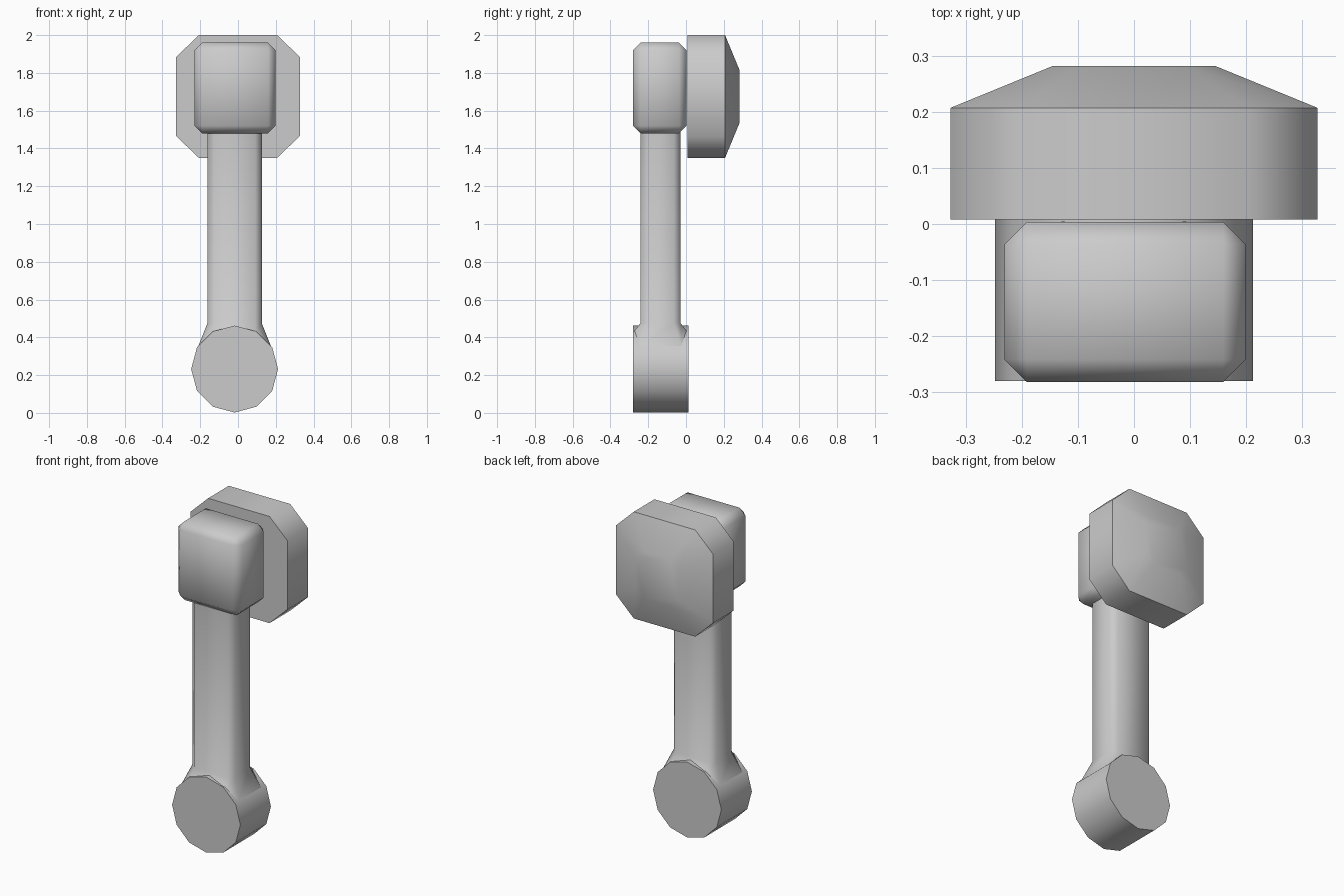
import bpy, bmesh, math
from mathutils import Vector

cube = bpy.data.objects.get("Cube")
if cube:
    bpy.data.objects.remove(cube, do_unlink=True)

grey = bpy.data.materials.new("plain_grey")
grey.use_nodes = True
COLOR = (0.6, 0.6, 0.6, 1)
grey.diffuse_color = COLOR
grey.node_tree.nodes["Principled BSDF"].inputs["Base Color"].default_value = COLOR

CX, CY = -0.018, -0.135          # axis of the arm
KNUCKLE_Z, KNUCKLE_R = 0.232, 0.23


def finish(name, bm, angle=50):
    bmesh.ops.recalc_face_normals(bm, faces=bm.faces)
    mesh = bpy.data.meshes.new(name)
    bm.to_mesh(mesh)
    bm.free()
    obj = bpy.data.objects.new(name, mesh)
    bpy.context.collection.objects.link(obj)
    mesh.materials.append(grey)
    bpy.ops.object.select_all(action="DESELECT")
    obj.select_set(True)
    bpy.context.view_layer.objects.active = obj
    bpy.ops.object.shade_smooth_by_angle(angle=math.radians(angle))
    return obj


def octagon(a, b, ca, cb):
    """Rectangle of half sizes a, b with corners cut by ca, cb."""
    return [(a, cb - b), (a, b - cb), (a - ca, b), (ca - a, b),
            (-a, b - cb), (-a, cb - b), (ca - a, -b), (a - ca, -b)]


def loft(name, rings):
    """Skin a stack of matching rings and cap both ends."""
    bm = bmesh.new()
    loops = [[bm.verts.new(p) for p in ring] for ring in rings]
    for low, high in zip(loops, loops[1:]):
        for i in range(len(low)):
            j = (i + 1) % len(low)
            bm.faces.new((low[i], low[j], high[j], high[i]))
    bm.faces.new(loops[0])
    bm.faces.new(loops[-1])
    return finish(name, bm)


# Knuckle: twelve-sided drum lying front to back
def drum_ring(y):
    steps = [i * math.tau / 12 for i in range(12)]
    return [(CX + KNUCKLE_R * math.cos(t), y, KNUCKLE_Z + KNUCKLE_R * math.sin(t))
            for t in steps]


loft("knuckle", [drum_ring(-0.28), drum_ring(0.014)])


# Arm: cut-corner bar flaring onto the drum at its foot
def bar_ring(z):
    return [(CX + x, CY + y, z) for x, y in octagon(0.144, 0.106, 0.035, 0.035)]


foot = []
for x, y in octagon(0.195, 0.142, 0.085, 0.03):
    rise = 0.115 if abs(x) > 0.15 else 0.198
    foot.append((CX + x, CY + y, KNUCKLE_Z + rise))
loft("arm", [foot, bar_ring(0.475), bar_ring(1.52)])

# Hub: block with every edge cut
bm = bmesh.new()
bmesh.ops.create_cube(bm, size=1)
for v in bm.verts:
    v.co = Vector((v.co.x * 0.43, v.co.y * 0.285, v.co.z * 0.48)) + Vector((-0.016, -0.139, 1.72))
bmesh.ops.bevel(bm, geom=bm.edges[:], offset=0.04, offset_type="OFFSET",
                segments=1, affect="EDGES", profile=0.5)
finish("hub", bm)


# Head: octagonal plate with a shallow tapered back
def head_ring(y, scale):
    return [(x * scale, y, 1.675 + z * scale)
            for x, z in octagon(0.327, 0.325, 0.12, 0.115)]


loft("head", [head_ring(0.008, 1), head_ring(0.207, 1), head_ring(0.282, 0.44)])
